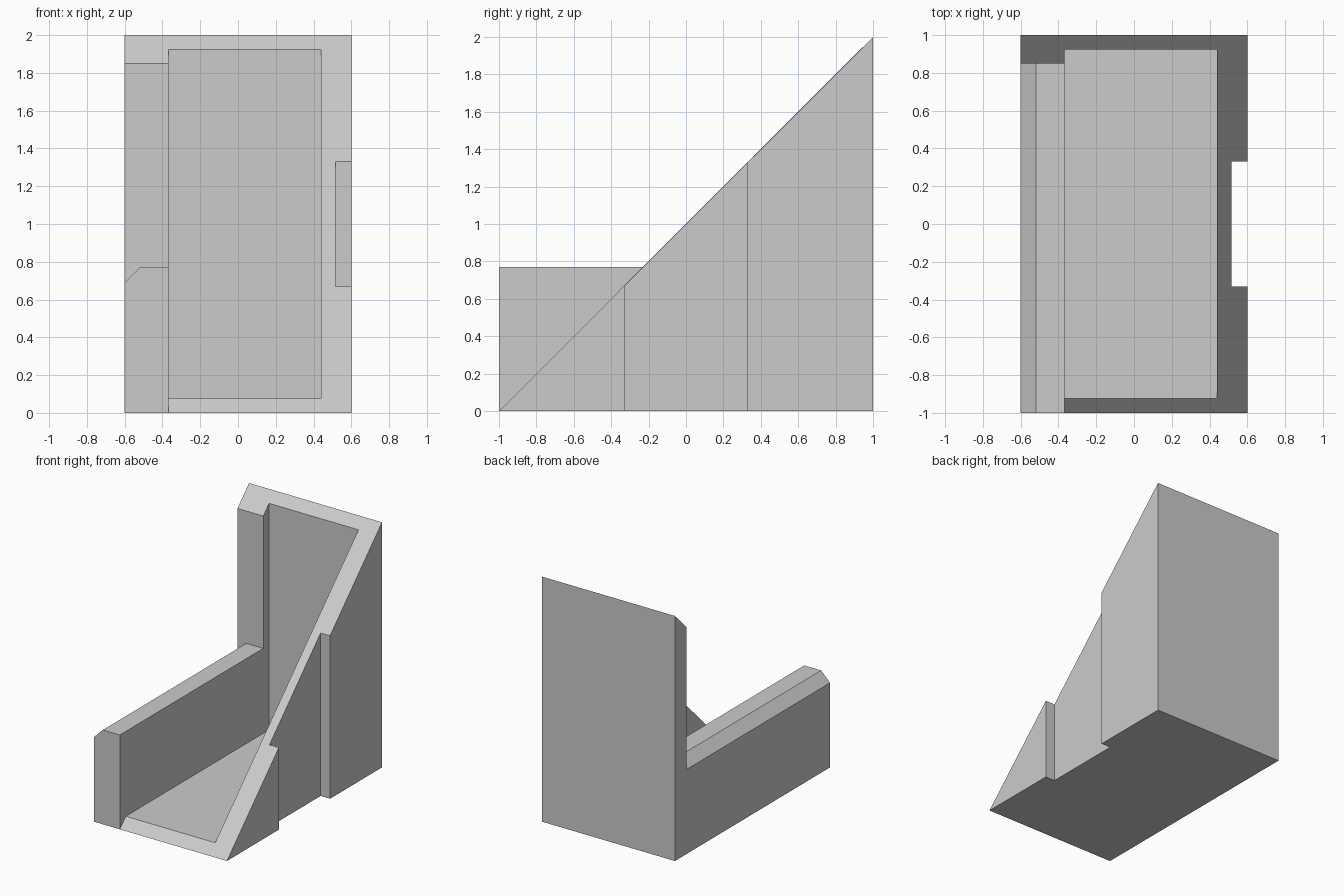
import bpy
import bmesh
from mathutils import Vector

cube = bpy.data.objects.get("Cube")
if cube:
    bpy.data.objects.remove(cube, do_unlink=True)

grey = bpy.data.materials.new("light_grey")
grey.use_nodes = True
colour = (0.6, 0.6, 0.6, 1)
grey.diffuse_color = colour
grey.node_tree.nodes["Principled BSDF"].inputs["Base Color"].default_value = colour


def prism(name, axis, profile, start, end):
    """Extrude a profile along x (points are y, z) or along y (points are x, z)."""
    bm = bmesh.new()

    def place(p):
        return (start, *p) if axis == "x" else (p[0], start, p[1])

    face = bm.faces.new([bm.verts.new(place(p)) for p in profile])
    shift = Vector((end - start, 0, 0) if axis == "x" else (0, end - start, 0))
    new = bmesh.ops.extrude_face_region(bm, geom=[face])["geom"]
    bmesh.ops.translate(bm, verts=[v for v in new if isinstance(v, bmesh.types.BMVert)], vec=shift)
    bmesh.ops.recalc_face_normals(bm, faces=bm.faces)
    mesh = bpy.data.meshes.new(name)
    bm.to_mesh(mesh)
    bm.free()
    mesh.materials.append(grey)
    obj = bpy.data.objects.new(name, mesh)
    bpy.context.collection.objects.link(obj)
    return obj


def rect(u0, u1, v0, v1):
    return [(u0, v0), (u1, v0), (u1, v1), (u0, v1)]


def cut(target, cutter):
    cutter.hide_render = True
    mod = target.modifiers.new("cut", "BOOLEAN")
    mod.operation = "DIFFERENCE"
    mod.solver = "EXACT"
    mod.object = cutter
    bpy.context.view_layer.objects.active = target
    bpy.ops.object.modifier_apply(modifier=mod.name)
    bpy.data.objects.remove(cutter, do_unlink=True)


LEDGE = -0.367   # inner face of the low wall
TOP = 0.77       # top of the low wall

# Solid block that everything is carved from
body = prism("wedge_bracket", "x", rect(-1, 1, 0, 2), -0.6, 0.6)

# Space above the low chamfered wall
cut(body, prism("low_wall_cutter", "y",
                [(-1, TOP - 0.48), (-0.52, TOP), (LEDGE, TOP), (LEDGE, 3), (-1, 3)], -2, 0.85))
# Sloping rim over the tray and tall wall
cut(body, prism("slope_cutter", "x", [(-2, -1), (2, 3), (-2, 3)], LEDGE, 1))
# Same slope on the back corner above the low wall
cut(body, prism("corner_cutter", "x", [(0, 1), (2, 3), (0, 3)], -1, 0))
# Hollow tray
cut(body, prism("tray_cutter", "x", rect(-2, 0.925, 0.077, 3), LEDGE, 0.44))
# Upright slot in the outside of the tall wall
cut(body, prism("slot_cutter", "x", rect(-0.33, 0.33, -1, 3), 0.515, 1))
